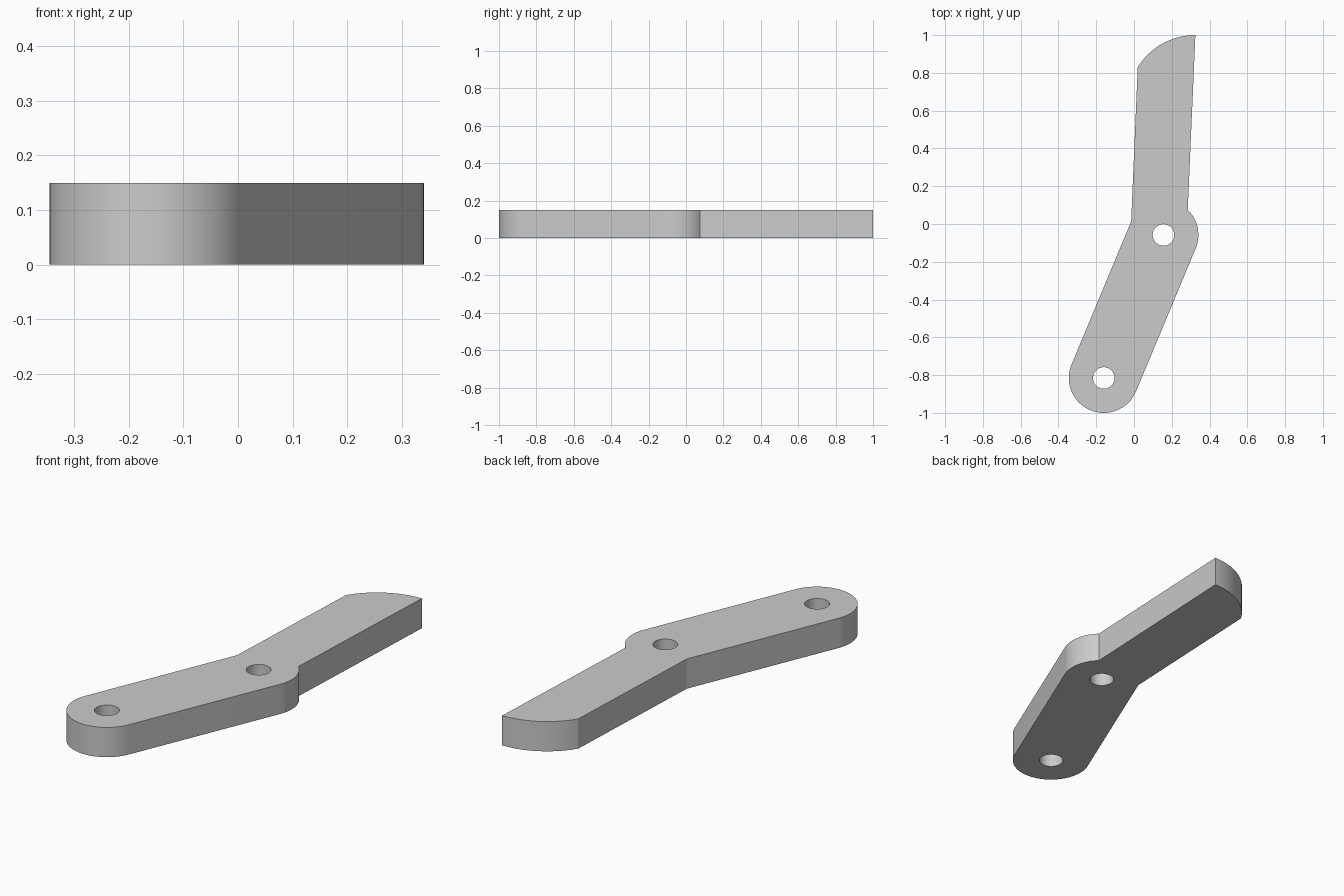
import bpy
from math import sin, cos, radians
from mathutils import Vector

cube = bpy.data.objects.get("Cube")
if cube:
    bpy.data.objects.remove(cube, do_unlink=True)

THICK = 0.15
LOWER = Vector((-0.16, -0.815))
UPPER = Vector((0.156, -0.058))
END_R = 0.185
HOLE_R = 0.057


def arc(centre, radius, start, end, steps):
    """Points along a circular arc, angles in degrees."""
    angles = [radians(start + (end - start) * i / steps) for i in range(steps + 1)]
    return [(centre[0] + radius * cos(a), centre[1] + radius * sin(a)) for a in angles]


# Lever outline: rounded lower end, pivot boss, straight blade with curved tip
outline = arc(LOWER, END_R, 157.3, 337.3, 40)
outline += arc(UPPER, END_R, -22.7, 46, 18)
outline += arc((0.325, 0.641), 0.359, 90, 148.2, 20)
outline += [(-0.015, 0.014)]

# Pin holes become inner loops of the filled profile
holes = [arc(c, HOLE_R, 0, 352.5, 47) for c in (LOWER, UPPER)]

curve = bpy.data.curves.new("lever_profile", "CURVE")
curve.dimensions = "2D"
curve.fill_mode = "BOTH"
curve.extrude = THICK / 2
for loop in [outline] + holes:
    spline = curve.splines.new("POLY")
    spline.points.add(len(loop) - 1)
    for point, (x, y) in zip(spline.points, loop):
        point.co = (x, y, 0, 1)
    spline.use_cyclic_u = True

lever = bpy.data.objects.new("lever_arm", curve)
lever.location.z = THICK / 2
bpy.context.collection.objects.link(lever)

# Turn the profile into one closed solid
bpy.ops.object.select_all(action="DESELECT")
lever.select_set(True)
bpy.context.view_layer.objects.active = lever
bpy.ops.object.convert(target="MESH")
lever = bpy.context.object
bpy.ops.object.mode_set(mode="EDIT")
bpy.ops.mesh.select_all(action="SELECT")
bpy.ops.mesh.remove_doubles(threshold=0.0005)
bpy.ops.mesh.normals_make_consistent(inside=False)
bpy.ops.object.mode_set(mode="OBJECT")
bpy.ops.object.shade_smooth_by_angle(angle=radians(20))

# Plain grey finish
grey = bpy.data.materials.new("light_grey")
grey.use_nodes = True
colour = (0.6, 0.6, 0.6, 1)
grey.diffuse_color = colour
grey.node_tree.nodes["Principled BSDF"].inputs["Base Color"].default_value = colour
lever.data.materials.clear()
lever.data.materials.append(grey)
